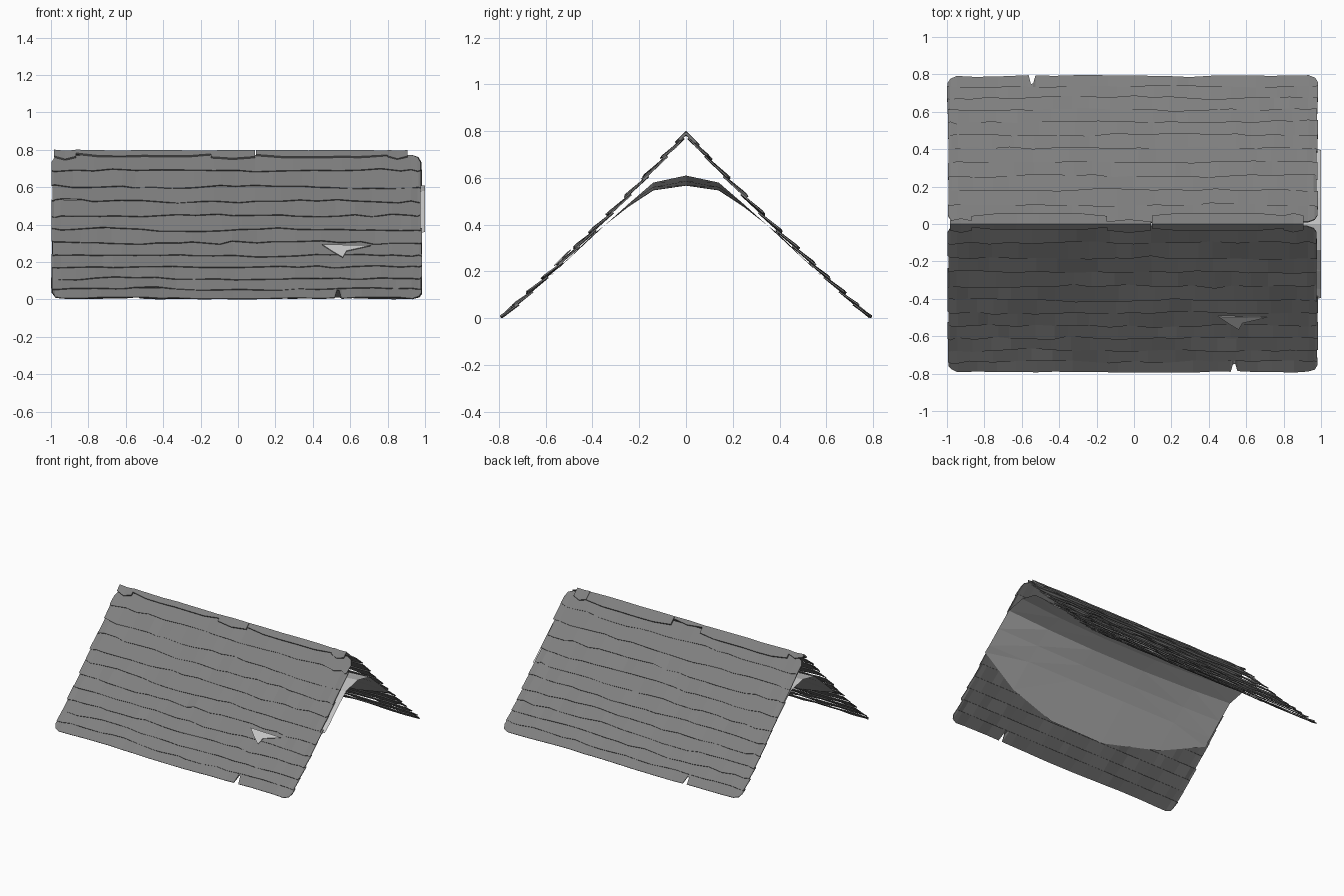
import bpy, bmesh, math, random

if "Cube" in bpy.data.objects:
    bpy.data.objects.remove(bpy.data.objects["Cube"])

random.seed(4)


def material(name, v):
    m = bpy.data.materials.new(name)
    m.diffuse_color = (v, v, v, 1)
    m.use_nodes = True
    m.node_tree.nodes["Principled BSDF"].inputs["Base Color"].default_value = m.diffuse_color
    return m


SHINGLE = material("shingle grey", 0.215)
LINING = material("pale lining", 0.56)


def finish(bm, name, mat):
    bmesh.ops.recalc_face_normals(bm, faces=bm.faces)
    me = bpy.data.meshes.new(name)
    bm.to_mesh(me)
    bm.free()
    me.materials.append(mat)
    ob = bpy.data.objects.new(name, me)
    bpy.context.collection.objects.link(ob)
    return ob


def slope(y, off=0.0):
    """Point (y, z) on the slightly concave roof profile, pushed outward by off."""
    z = 0.785 - 1.09 * y + 0.115 * y * y
    d = -1.09 + 0.23 * y
    n = math.hypot(1, d)
    return y - d / n * off, z + off / n


def slab(bm, rows, side):
    """Closed thin strip; rows = list of columns (x, y_top, y_low, off_top, off_low)."""
    thick = 0.006
    rings = []
    for x, yt, yl, ot, ol in rows:
        pts = [slope(yt, ot), slope(yl, ol), slope(yl, ol - thick), slope(yt, ot - thick)]
        rings.append([bm.verts.new((x, side * y, max(z, 0.0))) for y, z in pts])
    for a, b in zip(rings, rings[1:]):
        for k in range(4):
            j = (k + 1) % 4
            bm.faces.new((a[k], a[j], b[j], b[k]))
    bm.faces.new(rings[0])
    bm.faces.new(rings[-1][::-1])


# Horizontal positions of the course edges, narrowing towards the eaves
EDGES = [0.012, 0.095, 0.175, 0.25, 0.325, 0.4, 0.47, 0.54, 0.605, 0.67, 0.73, 0.785]


def roof_side(name, side, notch):
    bm = bmesh.new()
    last = len(EDGES) - 2
    for i in range(last + 1):
        top, low = EDGES[i], EDGES[i + 1]
        x0 = -0.995 + random.uniform(-0.004, 0.004)
        x1 = 0.98 + random.uniform(-0.005, 0.005)
        xs = [x0, x0 + 0.015, x0 + 0.05]
        xs += [-0.86 + 0.107 * k + random.uniform(-0.03, 0.03) for k in range(17)]
        xs += [x1 - 0.05, x1 - 0.015, x1]
        if i == last:
            xs = [x for x in xs if abs(x - notch) > 0.025]
            xs = sorted(xs + [notch - 0.018, notch - 0.006, notch + 0.006, notch + 0.018])
        rows = []
        phase = random.uniform(0, 6)
        for x in xs:
            yt = top - (0.012 if i else 0)
            wave = 0.004 * math.sin(5 * x + phase)
            yl = low + (wave + random.uniform(-0.006, 0.006) if i < last else wave * 0.7)
            ol = 0.010 + random.uniform(-0.006, 0.006)
            # rounded outer corners
            edge = min(x - x0, x1 - x)
            pull = 0.035 if edge < 0.005 else 0.012 if edge < 0.02 else 0
            if i == 0:
                yt += pull
            if i == last:
                yl -= pull
                if abs(x - notch) < 0.01:
                    yl -= 0.042
            rows.append((x, yt, yl, random.uniform(-0.003, 0.002), ol))
        slab(bm, rows, side)
    return finish(bm, name, SHINGLE)


roof_side("front_shingles", -1, 0.535)
roof_side("back_shingles", 1, -0.545)


# Ridge caps: folded strips, (x start, x end, front width, back width)
def ridge_cap(index, x0, x1, wf, wb):
    bm = bmesh.new()
    n = max(2, int((x1 - x0) / 0.12))
    rings = []
    for k in range(n + 1):
        x = x0 + (x1 - x0) * k / n
        end = 0.012 if k in (0, n) else 0
        f, b = wf - end, wb - end
        peak = 0.798 + random.uniform(-0.003, 0.003)
        pts = [(-f, peak - f * 0.95), (0, peak), (b, peak - b * 0.95),
               (b - 0.006, peak - b * 0.95 - 0.008), (0, peak - 0.014),
               (-f + 0.006, peak - f * 0.95 - 0.008)]
        rings.append([bm.verts.new((x, y, z)) for y, z in pts])
    for a, c in zip(rings, rings[1:]):
        for k in range(6):
            j = (k + 1) % 6
            bm.faces.new((a[k], a[j], c[j], c[k]))
    for r in (rings[0], rings[-1]):
        bm.faces.new((r[0], r[1], r[4], r[5]))
        bm.faces.new((r[1], r[2], r[3], r[4]))
    finish(bm, f"ridge_cap_{index}", SHINGLE)


for i, cap in enumerate([(-0.985, -0.865, 0.047, 0.03), (-0.87, -0.145, 0.03, 0.055),
                         (-0.145, 0.092, 0.047, 0.025), (0.095, 0.8, 0.036, 0.058),
                         (0.8, 0.905, 0.045, 0.058)]):
    ridge_cap(i + 1, *cap)

# Sagging inner lining: faceted arch, lowest and widest at mid length
bm = bmesh.new()
rings = []
for x in (-0.975, -0.65, -0.2, 0.25, 0.65, 1.0):
    s = 1 - min(1, abs(x)) ** 2
    reach = 0.40 + 0.20 * s
    half = [(0.14, 0.58 - 0.035 * s), (0.25, 0.485 - 0.012 * s)]
    for y in (0.36, reach):
        half.append(slope(y, -0.016 if y < reach else -0.008))
    prof = [(-y, z) for y, z in reversed(half)] + [(0, 0.61 - 0.045 * s)] + half
    rings.append([bm.verts.new((x, y, z)) for y, z in prof])
for a, b in zip(rings, rings[1:]):
    for k in range(len(a) - 1):
        bm.faces.new((a[k], a[k + 1], b[k + 1], b[k]))
bmesh.ops.triangulate(bm, faces=bm.faces)
finish(bm, "inner_lining", LINING)

# Patch of lining poking through the front shingles
bm = bmesh.new()
vs = []
for x, y in ((0.45, 0.485), (0.71, 0.49), (0.58, 0.52), (0.56, 0.555), (0.51, 0.525)):
    yy, z = slope(y, 0.015)
    vs.append(bm.verts.new((x, -yy, z)))
face = bm.faces.new(vs)
ext = bmesh.ops.extrude_face_region(bm, geom=[face])
for v in ext["geom"]:
    if isinstance(v, bmesh.types.BMVert):
        v.co.y += 0.004
        v.co.z -= 0.004
finish(bm, "exposed_lining_patch", LINING)
